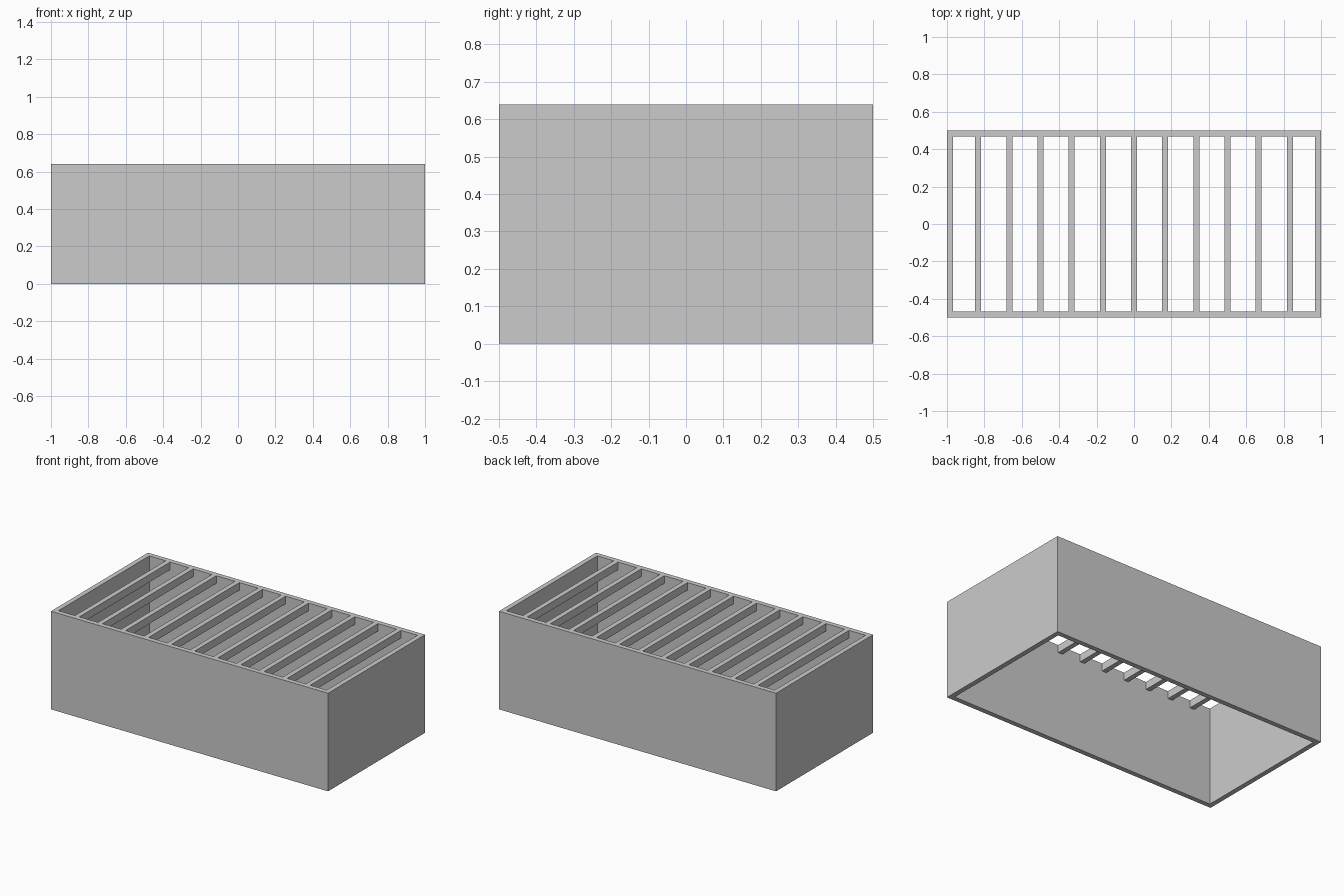
import bpy, bmesh

if "Cube" in bpy.data.objects:
    bpy.data.objects.remove(bpy.data.objects["Cube"])

L, W, H = 2.0, 1.0, 0.64   # outer size
T = 0.032                  # wall and slat thickness
SLAT_DEPTH = 0.05
SLATS = 11


def finish(bm, name):
    bmesh.ops.recalc_face_normals(bm, faces=bm.faces)
    mesh = bpy.data.meshes.new(name)
    bm.to_mesh(mesh)
    bm.free()
    obj = bpy.data.objects.new(name, mesh)
    bpy.context.collection.objects.link(obj)
    return obj


def ring(bm, x, y, z):
    return [bm.verts.new((sx * x, sy * y, z))
            for sx, sy in ((-1, -1), (1, -1), (1, 1), (-1, 1))]


# Outer frame: four walls, open at top and bottom
bm = bmesh.new()
loops = [ring(bm, L / 2, W / 2, 0), ring(bm, L / 2, W / 2, H),
         ring(bm, L / 2 - T, W / 2 - T, H), ring(bm, L / 2 - T, W / 2 - T, 0)]
for k in range(4):
    a, b = loops[k], loops[(k + 1) % 4]
    for i in range(4):
        j = (i + 1) % 4
        bm.faces.new((a[i], a[j], b[j], b[i]))
finish(bm, "box_frame")

# Evenly spaced slats flush with the top, running front to back
pitch = L / (SLATS + 1)
for n in range(SLATS):
    bm = bmesh.new()
    bmesh.ops.create_cube(bm, size=1)
    bmesh.ops.scale(bm, vec=(T, W - 2 * T, SLAT_DEPTH), verts=bm.verts)
    slat = finish(bm, f"top_slat_{n + 1}")
    slat.location = ((n - (SLATS - 1) / 2) * pitch, 0, H - SLAT_DEPTH / 2)
